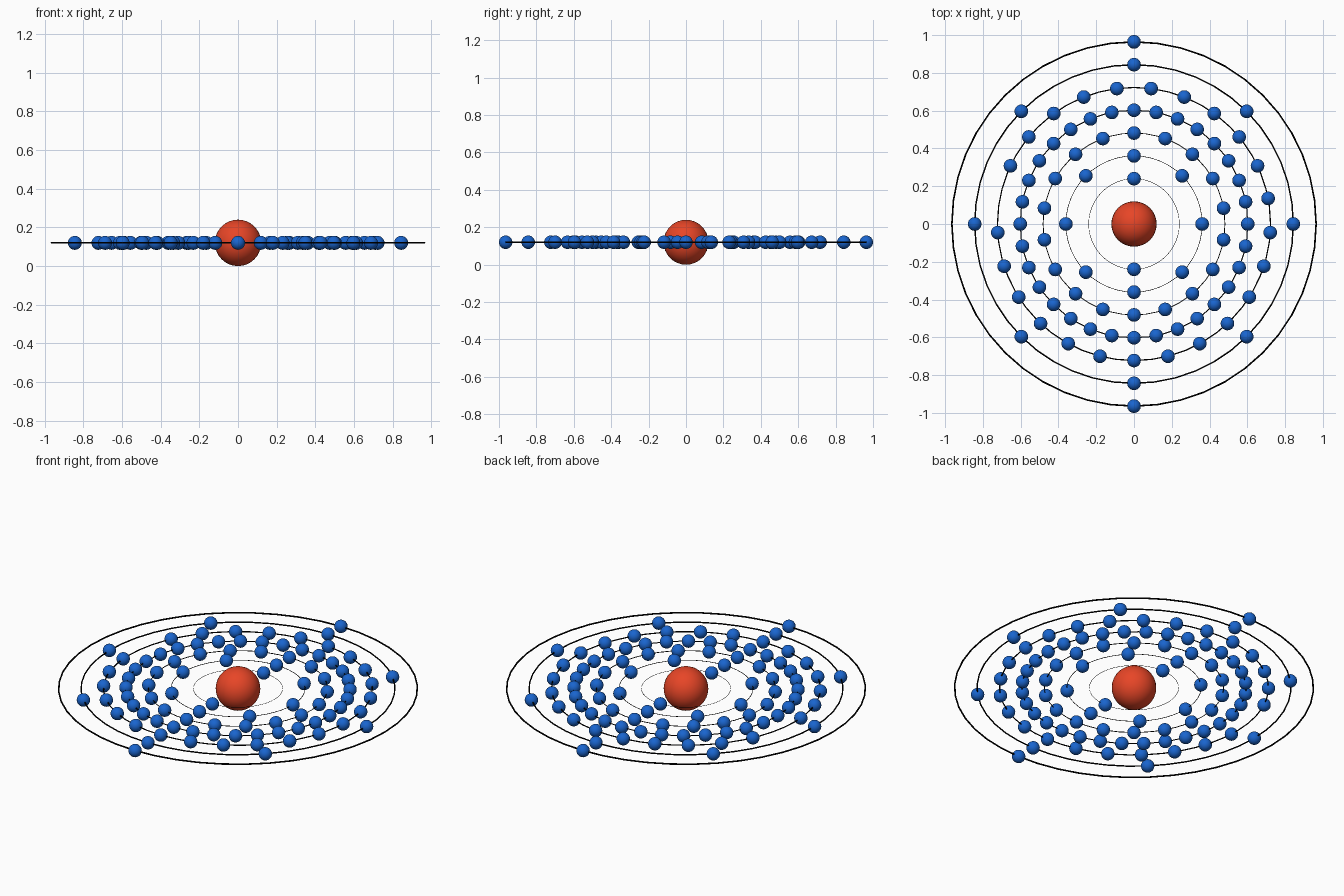
import bpy
import math

if "Cube" in bpy.data.objects:
    bpy.data.objects.remove(bpy.data.objects["Cube"])

CENTRE_Z = 0.12
ELECTRON_R = 0.036


def material(name, rgb):
    m = bpy.data.materials.new(name)
    m.diffuse_color = (*rgb, 1.0)
    m.use_nodes = True
    m.node_tree.nodes["Principled BSDF"].inputs["Base Color"].default_value = m.diffuse_color
    return m


red = material("red", (0.80, 0.06, 0.02))
blue = material("blue", (0.01, 0.13, 0.62))
black = material("black", (0.0, 0.0, 0.0))


def sphere(name, radius, loc, mat):
    bpy.ops.mesh.primitive_uv_sphere_add(segments=32, ring_count=16, radius=radius, location=loc)
    ob = bpy.context.object
    ob.name = name
    ob.data.materials.append(mat)
    bpy.ops.object.shade_smooth()
    return ob


# Nucleus
sphere("nucleus", 0.12, (0, 0, CENTRE_Z), red)

# Master electron, shared by every copy
first_radius, spacing = 0.24, 0.1207
master = sphere("electron_1_1", ELECTRON_R, (0, -first_radius, CENTRE_Z), blue)

# Shells: evenly spaced places per ring, counted clockwise from the front
shell_counts = [2, 8, 18, 32, 25, 8, 2]
empty_places = {(5, 7)}

for shell, count in enumerate(shell_counts, 1):
    radius = first_radius + spacing * (shell - 1)

    # Orbit ring, its wire thinning towards the centre
    bpy.ops.mesh.primitive_torus_add(major_radius=radius, minor_radius=radius * 0.0045,
                                     major_segments=48, minor_segments=12,
                                     location=(0, 0, CENTRE_Z))
    ring = bpy.context.object
    ring.name = f"orbit_ring_{shell}"
    ring.data.materials.append(black)
    bpy.ops.object.shade_smooth()

    # Electrons on the ring
    for k in range(count):
        if (shell, k) in empty_places or (shell, k) == (1, 0):
            continue
        a = -math.pi / 2 - k * math.tau / count
        ob = bpy.data.objects.new(f"electron_{shell}_{k + 1}", master.data)
        ob.location = (radius * math.cos(a), radius * math.sin(a), CENTRE_Z)
        bpy.context.collection.objects.link(ob)
